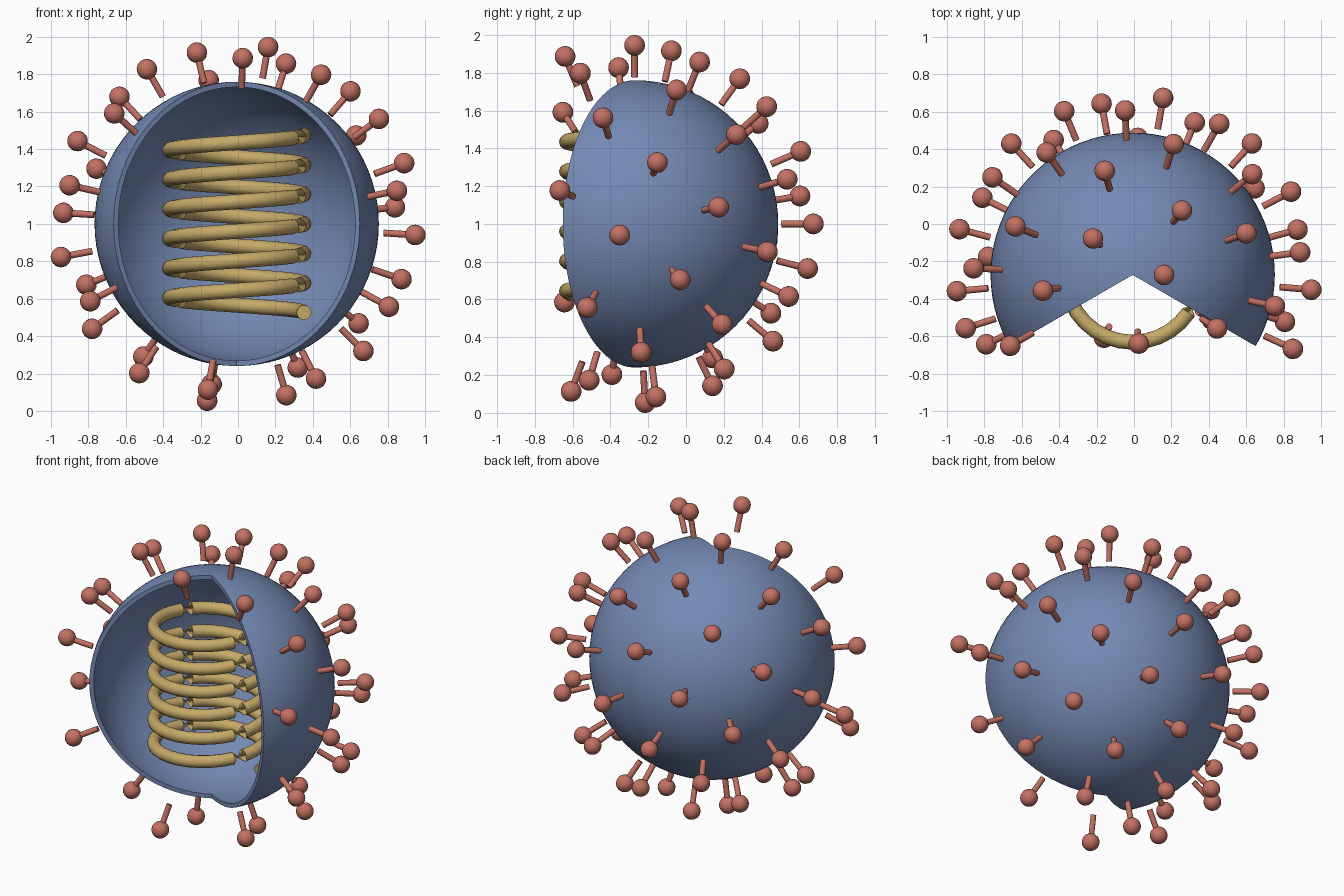
import bpy, bmesh, math
from mathutils import Vector, Matrix

if "Cube" in bpy.data.objects:
    bpy.data.objects.remove(bpy.data.objects["Cube"])

C = Vector((-0.007, -0.272, 1.0))   # centre of the cell
R = 0.76                            # shell radius


def material(name, rgb):
    m = bpy.data.materials.new(name)
    m.diffuse_color = (*rgb, 1)
    m.use_nodes = True
    m.node_tree.nodes["Principled BSDF"].inputs["Base Color"].default_value = m.diffuse_color
    return m


def finish(bm, name, mat, thickness=0):
    me = bpy.data.meshes.new(name)
    bm.to_mesh(me)
    bm.free()
    ob = bpy.data.objects.new(name, me)
    bpy.context.collection.objects.link(ob)
    me.materials.append(mat)
    bpy.ops.object.select_all(action='DESELECT')
    ob.select_set(True)
    bpy.context.view_layer.objects.active = ob
    if thickness:
        sol = ob.modifiers.new("thickness", 'SOLIDIFY')
        sol.thickness = thickness
        sol.offset = -1
        bpy.ops.object.modifier_apply(modifier=sol.name)
    bpy.ops.object.shade_smooth_by_angle(angle=math.radians(40))
    return ob


blue = material("shell blue", (0.175, 0.25, 0.45))
gold = material("coil gold", (0.56, 0.40, 0.14))
red = material("spike red", (0.55, 0.165, 0.125))

# Shell: half circle spun 240 degrees, leaving a wedge open at the front
bm = bmesh.new()
start, sweep, n = math.radians(-30), math.radians(240), 40
arc = []
for i in range(n + 1):
    a = math.pi * i / n
    r = R * math.sin(a) if 0 < i < n else 0
    arc.append(bm.verts.new(C + Vector((r * math.cos(start), r * math.sin(start), R * math.cos(a)))))
edges = [bm.edges.new(p) for p in zip(arc, arc[1:])]
bmesh.ops.spin(bm, geom=arc + edges, cent=C, axis=(0, 0, 1), angle=sweep, steps=56)
bmesh.ops.remove_doubles(bm, verts=bm.verts[:], dist=1e-4)
bm.normal_update()
inward = [f for f in bm.faces if f.normal.dot(f.calc_center_median() - C) < 0]
if inward:
    bmesh.ops.reverse_faces(bm, faces=inward)
finish(bm, "outer_shell", blue, 0.028)

# Coil: six turn helix tube; its frame flips twice per turn, pinching the tube
bm = bmesh.new()
turns, per_turn, sides, coil_r, tube_r, pitch = 6, 32, 12, 0.36, 0.04, 0.158
rings = []
for i in range(turns * per_turn + 1):
    a = math.tau * i / per_turn
    p = C + Vector((coil_r * math.cos(a), coil_r * math.sin(a), pitch * (i / per_turn - turns / 2)))
    t = Vector((-coil_r * math.sin(a), coil_r * math.cos(a), pitch / math.tau)).normalized()
    u = t.cross(Vector((1, 0, 0) if abs(t.y) > 0.9 else (0, 1, 0))).normalized()
    v = t.cross(u)
    rings.append([bm.verts.new(p + tube_r * (u * math.cos(b) + v * math.sin(b)))
                  for b in (math.tau * k / sides for k in range(sides))])
for r0, r1 in zip(rings, rings[1:]):
    for k in range(sides):
        j = (k + 1) % sides
        bm.faces.new((r0[k], r0[j], r1[j], r1[k]))
bm.faces.new(rings[0][::-1])
bm.faces.new(rings[-1])
finish(bm, "inner_coil", gold)

# Spikes: rod and ball on a golden-angle spread, left out over the opening
bm = bmesh.new()
count, ball_d, rod_in, rod_out = 65, 0.96, 0.79, 0.93
for i in range(count):
    z = 1 - (2 * i + 1) / count
    r, a = math.sqrt(1 - z * z), i * math.pi * (3 - math.sqrt(5))
    d = Vector((r * math.cos(a), r * math.sin(a), z))
    if d.y < -0.45:
        continue
    rot = d.to_track_quat('Z', 'Y').to_matrix().to_4x4()
    bmesh.ops.create_cone(bm, cap_ends=True, segments=12, radius1=0.018, radius2=0.018,
                          depth=rod_out - rod_in,
                          matrix=Matrix.Translation(C + d * (rod_in + rod_out) / 2) @ rot)
    bmesh.ops.create_uvsphere(bm, u_segments=20, v_segments=12, radius=0.055,
                              matrix=Matrix.Translation(C + d * ball_d) @ rot)
finish(bm, "surface_spikes", red)
